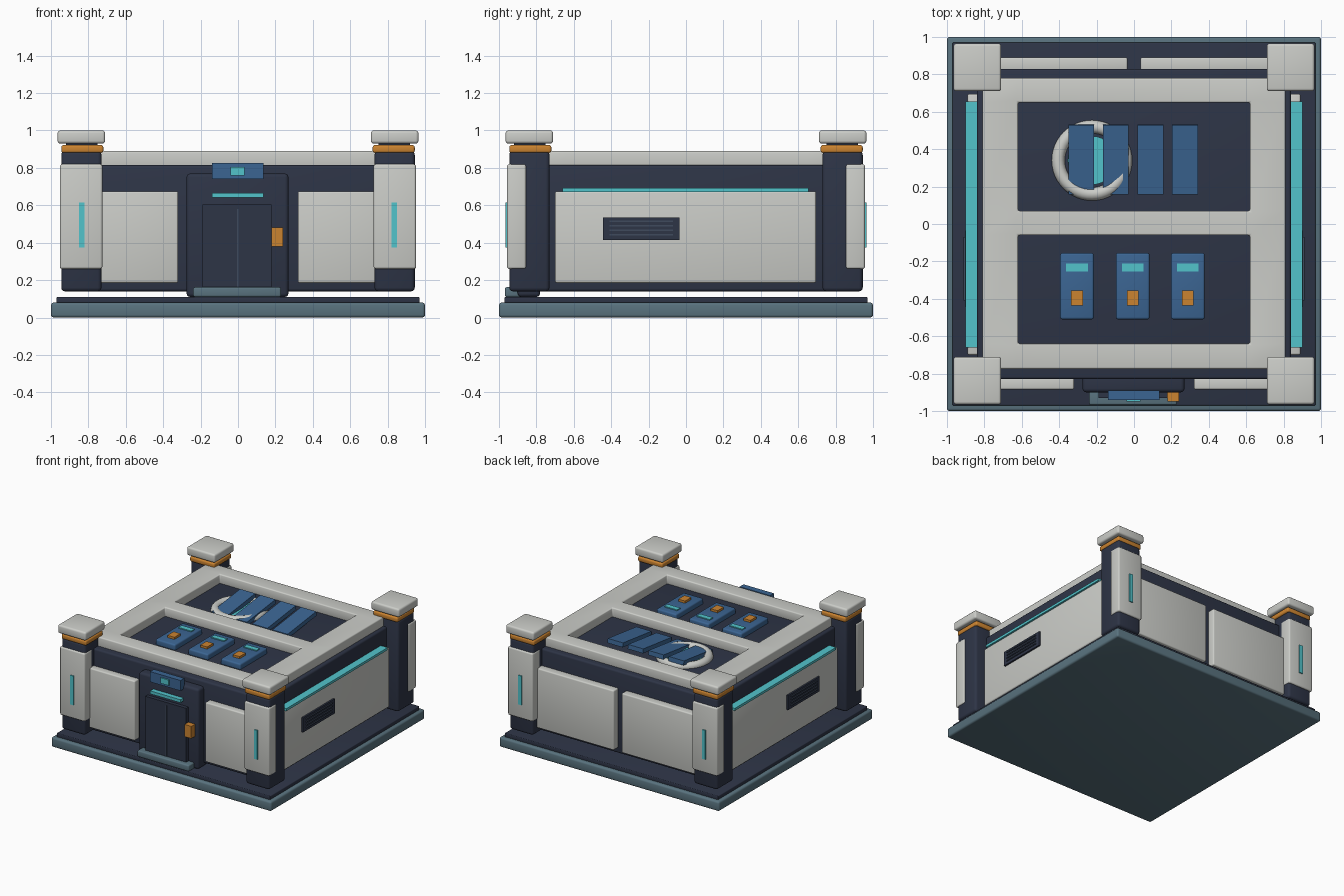
import bpy, bmesh, math
from mathutils import Matrix

cube = bpy.data.objects.get("Cube")
if cube:
    bpy.data.objects.remove(cube, do_unlink=True)


def material(name, r, g, b):
    m = bpy.data.materials.new(name)
    m.use_nodes = True
    m.diffuse_color = (r, g, b, 1)
    m.node_tree.nodes["Principled BSDF"].inputs["Base Color"].default_value = (r, g, b, 1)
    return m


PALE = material("pale_grey", 0.60, 0.61, 0.58)
NAVY = material("dark_navy", 0.027, 0.035, 0.062)
SLATE = material("slate", 0.10, 0.17, 0.21)
STEEL = material("dark_steel", 0.05, 0.07, 0.11)
ORANGE = material("orange", 0.60, 0.23, 0.03)
TEAL = material("teal", 0.085, 0.55, 0.60)
BLUE = material("blue", 0.044, 0.13, 0.29)


def finish(bm, name, mat, bevel=0.0):
    """Bevel the sharp edges and turn the bmesh into an object."""
    bmesh.ops.recalc_face_normals(bm, faces=bm.faces)
    if bevel:
        sharp = [e for e in bm.edges if e.calc_face_angle(0) > 0.6]
        bmesh.ops.bevel(bm, geom=sharp, offset=bevel, segments=3,
                        profile=0.5, affect='EDGES')
    mesh = bpy.data.meshes.new(name)
    bm.to_mesh(mesh)
    bm.free()
    mesh.materials.append(mat)
    ob = bpy.data.objects.new(name, mesh)
    bpy.context.collection.objects.link(ob)
    bpy.ops.object.select_all(action='DESELECT')
    ob.select_set(True)
    bpy.context.view_layer.objects.active = ob
    bpy.ops.object.shade_smooth_by_angle(angle=math.radians(40))
    return ob


def box(name, mat, x, y, z, bevel=0.0):
    """Box from (min, max) ranges on each axis."""
    bm = bmesh.new()
    bmesh.ops.create_cube(bm, size=1)
    for v in bm.verts:
        for i, (lo, hi) in enumerate((x, y, z)):
            v.co[i] = lo if v.co[i] < 0 else hi
    return finish(bm, name, mat, bevel)


def span(s, a, b):
    """Range a..b mirrored to the side given by sign s."""
    return tuple(sorted((s * a, s * b)))


# Foundation and main body
box("foundation", SLATE, (-1, 1), (-1, 1), (0, 0.08), 0.015)
box("foundation_plate", NAVY, (-0.97, 0.97), (-0.97, 0.97), (0.075, 0.11), 0.006)
box("body", NAVY, (-0.84, 0.84), (-0.83, 0.83), (0.14, 0.815), 0.015)

# Roof frame: a grid of cells with two openings
xs = (-0.81, -0.62, 0.62, 0.81)
ys = (-0.775, -0.64, -0.06, 0.07, 0.65, 0.78)
bm = bmesh.new()
grid = [[bm.verts.new((x, y, 0.80)) for y in ys] for x in xs]
for i in range(3):
    for j in range(5):
        if not (i == 1 and j in (1, 3)):
            bm.faces.new((grid[i][j], grid[i + 1][j], grid[i + 1][j + 1], grid[i][j + 1]))
top = bmesh.ops.extrude_face_region(bm, geom=bm.faces[:])["geom"]
for v in top:
    if isinstance(v, bmesh.types.BMVert):
        v.co.z = 0.89
finish(bm, "roof_frame", PALE, 0.01)

# Corner pillars
for sx, side in ((1, "left"), (-1, "right")):
    for sy, end in ((-1, "front"), (1, "back")):
        tag = f"{end}_{side}_pillar"
        px, py = span(sx, 0.73, 0.945), span(sy, 0.73, 0.945)
        box(tag, NAVY, px, py, (0.14, 0.89), 0.02)
        box(tag + "_collar", ORANGE, span(sx, 0.72, 0.945), span(sy, 0.72, 0.945),
            (0.88, 0.922), 0.012)
        box(tag + "_neck", NAVY, span(sx, 0.75, 0.92), span(sy, 0.75, 0.92), (0.90, 0.94))
        box(tag + "_cap", PALE, span(sx, 0.71, 0.965), span(sy, 0.71, 0.965),
            (0.93, 1.0), 0.015)
        box(tag + "_armour", PALE, span(sx, 0.725, 0.952), span(sy, 0.855, 0.957),
            (0.26, 0.82), 0.012)
        box(tag + "_light", TEAL, span(sx, 0.82, 0.85), span(sy, 0.95, 0.965), (0.375, 0.615))

    # Wall panels
    box(f"front_{side}_panel", PALE, span(sx, 0.32, 0.75), (-0.885, -0.82), (0.185, 0.675), 0.01)
    box(f"back_{side}_panel", PALE, span(sx, 0.035, 0.75), (0.82, 0.89), (0.185, 0.675), 0.01)
    box(f"{side}_side_panel", PALE, span(sx, 0.82, 0.89), (-0.70, 0.695), (0.185, 0.675), 0.01)
    box(f"{side}_side_light", TEAL, span(sx, 0.83, 0.902), (-0.66, 0.655), (0.672, 0.692))

    # Side vent with slats
    box(f"{side}_vent", NAVY, span(sx, 0.87, 0.904), (-0.445, -0.035), (0.415, 0.535))
    for k in range(4):
        z = 0.438 + 0.024 * k
        box(f"{side}_vent_slat", STEEL, span(sx, 0.89, 0.912), (-0.41, -0.07), (z, z + 0.008))

# Entrance
box("door_surround", NAVY, (-0.275, 0.27), (-0.90, -0.78), (0.11, 0.77), 0.02)
box("door", NAVY, (-0.19, 0.18), (-0.93, -0.88), (0.12, 0.605))
box("door_seam", STEEL, (-0.006, 0.004), (-0.934, -0.92), (0.16, 0.58))
box("door_step", SLATE, (-0.24, 0.23), (-0.968, -0.88), (0.11, 0.162), 0.01)
box("door_light", TEAL, (-0.14, 0.135), (-0.94, -0.89), (0.642, 0.667))
box("door_sign", BLUE, (-0.14, 0.135), (-0.94, -0.89), (0.74, 0.825))
box("door_sign_light", TEAL, (-0.04, 0.035), (-0.95, -0.93), (0.76, 0.805))
box("door_keypad", ORANGE, (0.18, 0.24), (-0.95, -0.88), (0.38, 0.48))

# Roof consoles
for cx in (-0.305, -0.007, 0.288):
    box("console", BLUE, (cx - 0.09, cx + 0.09), (-0.51, -0.155), (0.80, 0.86), 0.012)
    box("console_screen", TEAL, (cx - 0.058, cx + 0.058), (-0.255, -0.212), (0.85, 0.868))
    box("console_button", ORANGE, (cx - 0.031, cx + 0.031), (-0.435, -0.355), (0.85, 0.878))

# Roof ring with a glowing disc
bpy.ops.mesh.primitive_torus_add(major_radius=0.18, minor_radius=0.035, major_segments=48,
                                 minor_segments=12, location=(-0.225, 0.34, 0.82))
ring = bpy.context.object
ring.name = "roof_ring"
ring.data.materials.append(PALE)
bpy.ops.object.shade_smooth()
bm = bmesh.new()
bmesh.ops.create_cone(bm, cap_ends=True, segments=32, radius1=0.13, radius2=0.13, depth=0.02,
                      matrix=Matrix.Translation((-0.225, 0.34, 0.82)))
finish(bm, "ring_glow", TEAL)

# Tilted roof slabs, higher at the back
for cx in (-0.282, -0.098, 0.088, 0.272):
    slab = box("roof_slab", BLUE, (-0.069, 0.069), (-0.187, 0.187), (-0.018, 0.018))
    slab.location = (cx, 0.345, 0.846)
    slab.rotation_euler.x = math.radians(7)
